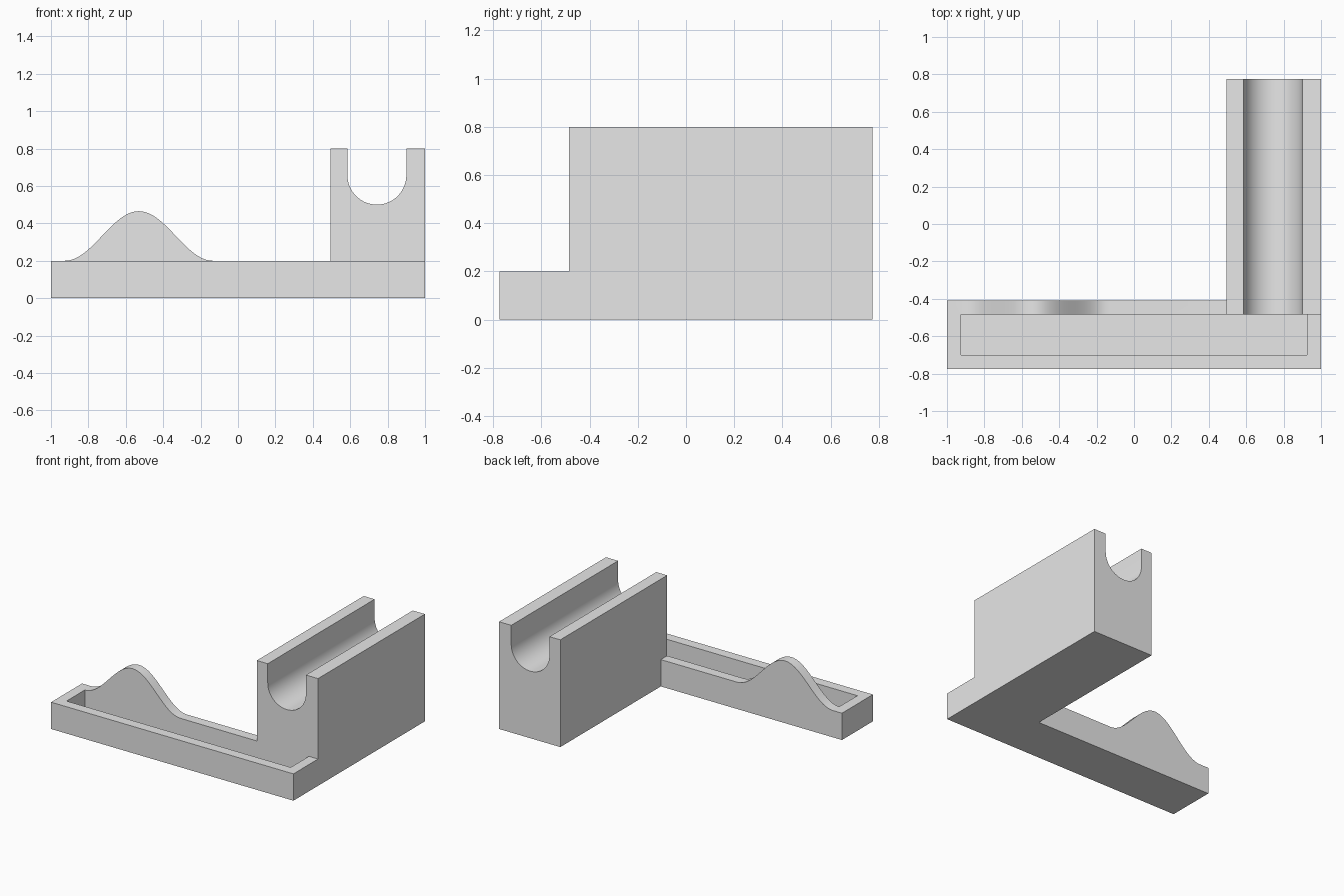
import bpy
import bmesh
import math

cube = bpy.data.objects.get("Cube")
if cube:
    bpy.data.objects.remove(cube, do_unlink=True)

grey = bpy.data.materials.new("light grey")
grey.use_nodes = True
colour = (0.8, 0.8, 0.8, 1)
grey.diffuse_color = colour
grey.node_tree.nodes["Principled BSDF"].inputs["Base Color"].default_value = colour

FRONT, INNER_FRONT, INNER_BACK, WALL_BACK, BACK = -0.775, -0.70, -0.485, -0.41, 0.775
RIM, FLOOR = 0.2, 0.07


def prism(name, profile, y0, y1):
    """Extrude an (x, z) outline along y."""
    bm = bmesh.new()
    face = bm.faces.new([bm.verts.new((x, y0, z)) for x, z in profile])
    side = bmesh.ops.extrude_face_region(bm, geom=[face])["geom"]
    for v in side:
        if isinstance(v, bmesh.types.BMVert):
            v.co.y = y1
    bmesh.ops.recalc_face_normals(bm, faces=bm.faces)
    mesh = bpy.data.meshes.new(name)
    bm.to_mesh(mesh)
    bm.free()
    mesh.materials.append(grey)
    ob = bpy.data.objects.new(name, mesh)
    bpy.context.collection.objects.link(ob)
    return ob


def box(name, x0, x1, y0, y1, z0, z1):
    return prism(name, [(x0, z0), (x1, z0), (x1, z1), (x0, z1)], y0, y1)


def combine(target, other, operation):
    """Apply a boolean and remove the used part."""
    mod = target.modifiers.new(operation, 'BOOLEAN')
    mod.operation, mod.object, mod.solver = operation, other, 'EXACT'
    bpy.context.view_layer.objects.active = target
    bpy.ops.object.modifier_apply(modifier=mod.name)
    bpy.data.objects.remove(other, do_unlink=True)


# Shallow tray across the front
stand = box("desk_stand", -1, 1, FRONT, WALL_BACK, 0, RIM)
cavity = box("tray_cavity", -0.925, 0.925, INNER_FRONT, INNER_BACK, FLOOR, 0.4)
cavity.hide_render = True
combine(stand, cavity, 'DIFFERENCE')

# Back wall of the tray with a smooth hump
outline = [(-1, 0), (0.6, 0), (0.6, RIM)]
STEPS, MIDDLE, HALF, RISE = 40, -0.53, 0.395, 0.265
for i in range(STEPS + 1):
    t = 1 - 2 * i / STEPS
    outline.append((MIDDLE + HALF * t, RIM + RISE * (1 + math.cos(math.pi * t)) / 2))
outline.append((-1, RIM))
combine(stand, prism("humped_wall", outline, INNER_BACK, WALL_BACK), 'UNION')

# Tall cradle with a round-bottomed groove
LEFT, TOP, CENTRE, RADIUS = 0.495, 0.8, 0.7425, 0.1575
outline = [(LEFT, 0), (1, 0), (1, TOP), (CENTRE + RADIUS, TOP)]
for i in range(33):
    a = -math.pi * i / 32
    outline.append((CENTRE + RADIUS * math.cos(a), 0.6575 + RADIUS * math.sin(a)))
outline += [(CENTRE - RADIUS, TOP), (LEFT, TOP)]
combine(stand, prism("cradle", outline, INNER_BACK, BACK), 'UNION')

# Smooth the curves, keep the corners sharp
bpy.ops.object.select_all(action='DESELECT')
stand.select_set(True)
bpy.context.view_layer.objects.active = stand
bpy.ops.object.shade_smooth_by_angle(angle=math.radians(30))
